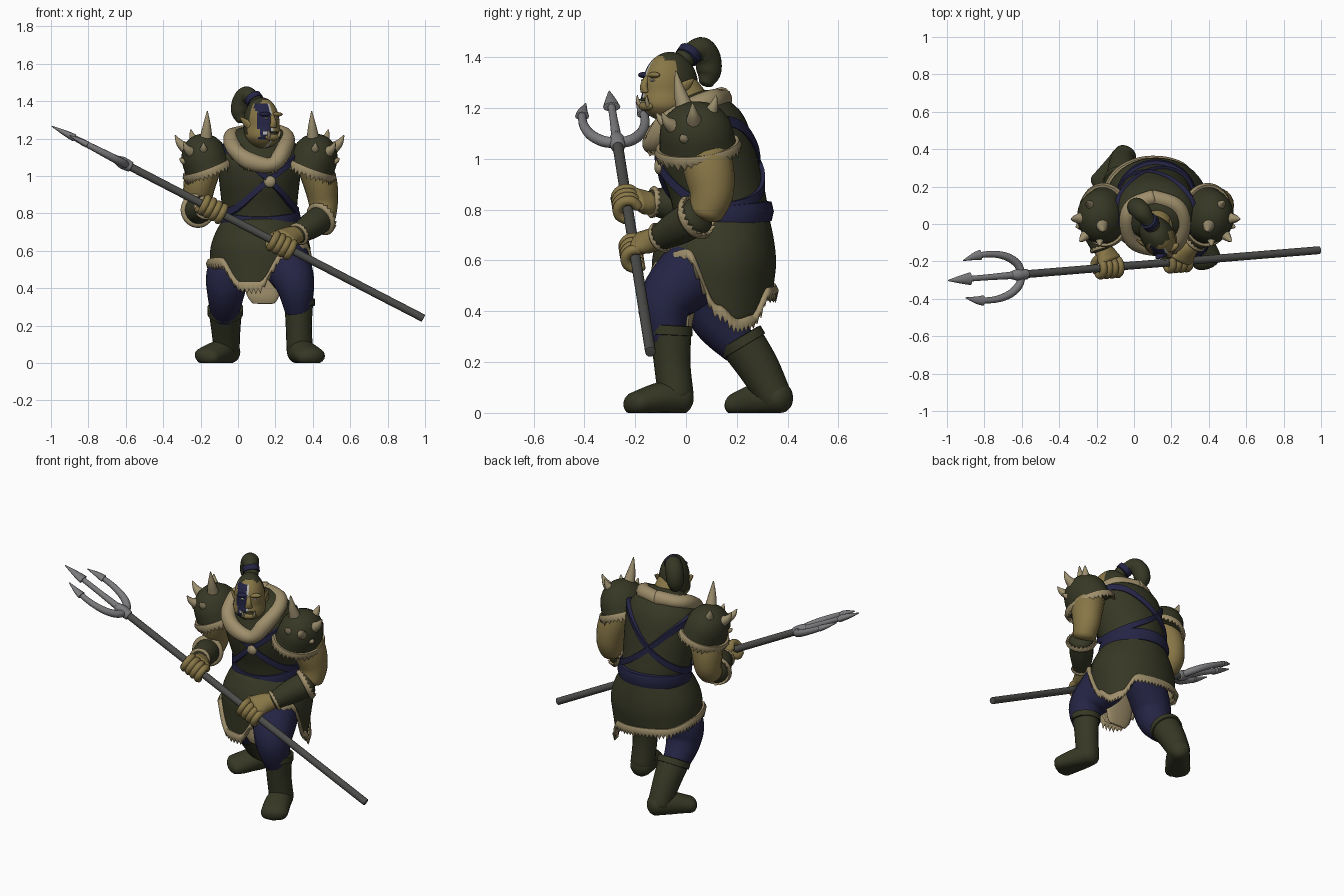
import bpy, bmesh, math, random
from mathutils import Vector, Matrix
from mathutils.bvhtree import BVHTree

if "Cube" in bpy.data.objects:
    bpy.data.objects.remove(bpy.data.objects["Cube"])
random.seed(4)
V, pi = Vector, math.pi

def mat(name, c):
    m = bpy.data.materials.new(name)
    m.diffuse_color = (*c, 1)
    m.use_nodes = True
    m.node_tree.nodes["Principled BSDF"].inputs["Base Color"].default_value = m.diffuse_color
    return m

SKIN = mat("tan_skin", (0.245, 0.182, 0.062))
GREEN = mat("olive_leather", (0.037, 0.039, 0.018))
BLUE = mat("navy_cloth", (0.018, 0.018, 0.06))
FUR = mat("pale_fur", (0.34, 0.27, 0.145))
HORN = mat("horn", (0.34, 0.28, 0.16))
STEEL = mat("steel", (0.2, 0.2, 0.21))
SHAFT = mat("dark_shaft", (0.075, 0.075, 0.07))
WHITE = mat("white_paint", (0.45, 0.45, 0.43))

def make(name, verts, faces, *mats, rule=None, recalc=True, sharp=50):
    me = bpy.data.meshes.new(name)
    me.from_pydata([tuple(v) for v in verts], [], faces)
    for m in mats:
        me.materials.append(m)
    bm = bmesh.new()
    bm.from_mesh(me)
    if recalc:
        bmesh.ops.recalc_face_normals(bm, faces=bm.faces)
    for f in bm.faces:
        f.smooth = True
        if rule:
            f.material_index = rule(f.calc_center_median())
    for e in bm.edges:
        e.smooth = e.calc_face_angle(0) < math.radians(sharp)
    bm.to_mesh(me)
    bm.free()
    o = bpy.data.objects.new(name, me)
    bpy.context.collection.objects.link(o)
    return o

def limb(name, st, m, side=(1, 0, 0), n=20, sub=5, caps=(.5, .5), floor=False):
    """Smooth loft through stations (x, y, z, ra[, rb]) with rounded ends."""
    st = [tuple(s) if len(s) == 5 else tuple(s) + (s[3],) for s in st]
    P = [st[0]] + st + [st[-1]]
    pts = []
    for i in range(1, len(P) - 2):
        for k in range(sub):
            t = k / sub
            pts.append([.5 * (2 * b + (c - a) * t + (2 * a - 5 * b + 4 * c - d) * t * t + (3 * b - a - 3 * c + d) * t ** 3)
                        for a, b, c, d in zip(P[i - 1], P[i], P[i + 1], P[i + 2])])
    pts.append(list(st[-1]))
    rings = []
    for i, p in enumerate(pts):
        t = (V(pts[min(i + 1, len(pts) - 1)][:3]) - V(pts[max(i - 1, 0)][:3])).normalized()
        a = V(side) - t * V(side).dot(t)
        a.normalize()
        rings.append((V(p[:3]), a, t.cross(a), p[3], p[4], t))
    def cap(r, c, sgn):
        return [(r[0] + r[5] * sgn * c * min(r[3], r[4]) * math.sin(q), r[1], r[2], r[3] * math.cos(q), r[4] * math.cos(q), r[5])
                for q in (math.radians(g) for g in (20, 40, 58, 74, 85))]
    if caps[0]:
        rings = cap(rings[0], caps[0], -1)[::-1] + rings
    if caps[1]:
        rings += cap(rings[-1], caps[1], 1)
    vs = [r[0] + r[1] * r[3] * math.cos(2 * pi * j / n) + r[2] * r[4] * math.sin(2 * pi * j / n) for r in rings for j in range(n)]
    if floor:
        vs = [V((v.x, v.y, max(v.z, 0))) for v in vs]
    fs = [(i * n + j, i * n + (j + 1) % n, (i + 1) * n + (j + 1) % n, (i + 1) * n + j) for i in range(len(rings) - 1) for j in range(n)]
    fs += [tuple(range(n)), tuple(range(len(vs) - n, len(vs)))]
    return make(name, vs, fs, m)

def sweep(name, path, outs, up, prof, m, sharp=50):
    """Closed band: profile prof(i) = [(out, up), ...] carried round a path."""
    vs, k, n = [], len(prof(0)), len(path)
    for i, (p, o) in enumerate(zip(path, outs)):
        vs += [p + o * a + V(up) * b for a, b in prof(i)]
    fs = [(i * k + j, i * k + (j + 1) % k, (i + 1) % n * k + (j + 1) % k, (i + 1) % n * k + j) for i in range(n) for j in range(k)]
    return make(name, vs, fs, m, sharp=sharp)

def fur(name, path, outs, up, w, d):
    ln = [d * (.35 if i % 2 else random.uniform(.8, 1.25)) for i in range(len(path))]
    return sweep(name, path, outs, up, lambda i: [(-.5 * w, .6 * d), (.5 * w, .7 * d), (w, .1 * d), (.5 * w, -ln[i]), (-.4 * w, -.3 * d)], FUR, 70)

def ring(c, axis, ra, rb, side, n=48):
    axis = V(axis).normalized()
    a = (V(side) - axis * V(side).dot(axis)).normalized()
    b = axis.cross(a)
    outs = [a * math.cos(2 * pi * i / n) + b * math.sin(2 * pi * i / n) for i in range(n)]
    return [V(c) + a * ra * o.dot(a) + b * rb * o.dot(b) for o in outs], outs

def ball(name, M, pos, size, m, rule=None, shape=None, mats=()):
    nu, nv = 40, 26
    vs = []
    for i in range(nv + 1):
        q = pi * (i + .02) / (nv + .04)
        for j in range(nu):
            u = V((math.sin(q) * math.cos(2 * pi * j / nu) * size[0], math.sin(q) * math.sin(2 * pi * j / nu) * size[1], math.cos(q) * size[2]))
            vs.append((shape(u) if shape else u) + V(pos))
    fs = [(i * nu + j, i * nu + (j + 1) % nu, (i + 1) * nu + (j + 1) % nu, (i + 1) * nu + j) for i in range(nv) for j in range(nu)]
    fs += [tuple(range(nu)), tuple(range(nv * nu, nv * nu + nu))]
    o = make(name, vs, fs, m, *mats, rule=rule)
    o.data.transform(M)
    return o

# torso (vest), leaning forward
torso = limb("vest", [(.12, .13, .62, .2, .18), (.12, .14, .76, .195, .185), (.115, .12, .88, .205, .185), (.115, .08, 1.02, .22, .19),
                      (.115, .06, 1.12, .22, .175), (.115, .03, 1.2, .17, .12)], GREEN, n=40, caps=(.3, .5))
bvh = BVHTree.FromPolygons([v.co for v in torso.data.vertices], [tuple(p.vertices) for p in torso.data.polygons])

def around(zf, n=72):
    path, outs = [], []
    for i in range(n):
        a = 2 * pi * i / n
        o = V((math.cos(a), math.sin(a), 0))
        c = V((.115, .09, zf(a)))
        hit = bvh.ray_cast(c + o * .8, -o)[0]
        path.append(hit or c + o * .1)
        outs.append(o)
    return path, outs

sweep("belt", *around(lambda a: .768 + .025 * math.sin(a)), (0, 0, 1),
      lambda i: [(-.01, .042), (.014, .038), (.023, 0), (.014, -.038), (-.01, -.042)], BLUE)
for k, s in enumerate((1, -1)):
    sweep(f"chest_strap_{k}", *around(lambda a: .98 + s * .17 * math.cos(a - .26)), (0, 0, 1),
          lambda i: [(-.012, .022), (.012, .02), (.012, -.02), (-.012, -.022)], BLUE)
ball("strap_buckle", Matrix.Translation((.17, -.105, .97)), (0, 0, 0), (.032, .02, .032), HORN)

# skirt with an uneven hem and fur edge
HEM = [(-180, .53), (-140, .54), (-112, .41), (-92, .41), (-65, .57), (-28, .62), (-2, .4), (20, .345), (38, .36), (62, .47), (130, .49), (180, .53)]
def hem(deg):
    for (a, za), (b, zb) in zip(HEM, HEM[1:]):
        if a <= deg <= b:
            t = (deg - a) / (b - a)
            return za + (zb - za) * t * t * (3 - 2 * t)
def skirt_pt(deg, z):
    c, s = math.cos(math.radians(deg)), math.sin(math.radians(deg))
    g = math.sin(min(1, max(0, (.78 - z) / .2)) * pi / 2)
    k = 1 - .55 * max(0, .58 - z) * max(0, min(1, c + s))
    return V((.12 + k * (.195 + .075 * g) * c, .135 + k * (.19 + .03 * g + (.05 * g if s < 0 else 0)) * s, z))
N, R = 72, 12
ang = [-180 + 360 * j / N for j in range(N)]
vs = [skirt_pt(a, .78 + (hem(a) - .78) * i / R) for i in range(R + 1) for a in ang]
fs = [(i * N + j, (i + 1) * N + j, (i + 1) * N + (j + 1) % N, i * N + (j + 1) % N) for i in range(R) for j in range(N)]
skirt = make("skirt", vs, fs, GREEN, FUR, recalc=False)
mod = skirt.modifiers.new("thickness", 'SOLIDIFY')
mod.thickness, mod.offset, mod.material_offset = .012, -1, 1
ang = [-180 + 2.5 * j for j in range(144)]
fur("skirt_fur", [skirt_pt(a, hem(a)) for a in ang], [V((math.cos(math.radians(a)), math.sin(math.radians(a)), 0)) for a in ang], (0, 0, 1), .022, .036)
# fur flap hanging between the legs
limb("fur_flap", [(.13, .03, .6, .1, .02), (.13, .02, .45, .1, .022), (.135, .01, .36, .085, .018), (.135, .01, .32, .06, .01)], FUR, caps=(.2, .4))

# legs and boots
limb("front_thigh", [(.21, .11, .64, .13), (.26, .0, .53, .13), (.305, -.085, .42, .105), (.32, -.07, .28, .07)], BLUE)
limb("rear_thigh", [(.03, .12, .62, .13), (-.05, .1, .48, .118), (-.065, .12, .37, .1), (-.07, .21, .26, .075)], BLUE)
limb("front_boot", [(.325, -.06, .33, .077, .083), (.325, -.055, .2, .07, .072), (.33, -.04, .07, .07, .07)], GREEN, caps=(.15, .5), floor=True)
limb("rear_boot", [(-.068, .215, .285, .09, .09), (-.065, .285, .18, .078, .082), (-.06, .35, .06, .068, .068)], GREEN, caps=(.15, .5), floor=True)
limb("front_foot", [(.325, -.02, .06, .065, .065), (.35, -.1, .055, .075, .066), (.39, -.195, .035, .08, .05)], GREEN, caps=(.75, .9), floor=True)
limb("rear_foot", [(-.045, .37, .06, .062, .062), (-.1, .29, .055, .072, .066), (-.165, .21, .035, .077, .05)], GREEN, caps=(.75, .9), floor=True)
for nm, c, ax, r in (("front", (.325, -.06, .325), (0, .05, 1), .08), ("rear", (-.068, .22, .28), (0, -.6, 1), .09)):
    sweep(nm + "_boot_cuff", *ring(c, ax, r, r, (1, 0, 0), 28), V(ax).normalized(), lambda i: [(-.01, .02), (.006, .018), (.006, -.018), (-.01, -.02)], GREEN)

# trident
A, B = V((.99, -.14, .24)), V((-.6, -.27, 1.062))
d = (B - A).normalized()
s_ax = (V((0, 1, 0)) - d * d.y).normalized()
limb("shaft", [(*A, .021), (*B, .021)], SHAFT, side=(0, 1, 0), caps=(.1, .1), n=16)
def at(f, s):
    return tuple(B + d * f + s_ax * s)
limb("trident_socket", [(*at(-.03, 0), .028), (*at(.02, 0), .032), (*at(.06, 0), .022)], STEEL, side=(0, 1, 0), caps=(.2, .2))
limb("centre_prong", [(*at(0, 0), .022), (*at(.2, 0), .016), (*at(.34, 0), .015)], STEEL, side=s_ax)
limb("centre_point", [(*at(.31, 0), .034, .02), (*at(.36, 0), .024, .016), (*at(.445, 0), .003)], STEEL, side=s_ax, caps=(.1, .3), n=12)
for k, s in enumerate((1, -1)):
    limb(f"side_prong_{k}", [(*at(0, 0), .02), (*at(.02, s * .055), .022), (*at(.08, s * .1), .021), (*at(.17, s * .122), .018), (*at(.27, s * .12), .015)], STEEL, side=d.cross(s_ax), n=14)
    limb(f"side_point_{k}", [(*at(.24, s * .122), .028, .018), (*at(.28, s * .117), .02, .014), (*at(.345, s * .1), .003)], STEEL, side=s_ax, caps=(.1, .3), n=12)

# arms, bracers, hands gripping the shaft
limb("left_upper_arm", [(.38, .05, 1.12, .09), (.435, .085, .98, .092, .1), (.455, .1, .87, .08, .088), (.455, .08, .79, .07)], SKIN)
limb("right_upper_arm", [(-.15, .06, 1.12, .09), (-.2, .08, .98, .088, .1), (-.215, .09, .88, .077, .083), (-.215, .06, .82, .068)], SKIN)
def forearm(nm, elbow, wrist, x):
    e, w = V(elbow), V(wrist)
    ax = (w - e).normalized()
    limb(nm + "_bracer", [(*e, .074), (*e.lerp(w, .5), .07), (*w, .052)], GREEN, side=(0, 0, 1))
    p, o = ring(e + ax * .01, ax, .076, .076, (0, 0, 1), 40)
    fur(nm + "_bracer_fur", p, o, ax, .018, .024)
    p, o = ring(w, ax, .052, .052, (0, 0, 1), 32)
    fur(nm + "_wrist_fur", p, o, ax, .012, .014)
    c = A + d * ((x - A.x) / d.x)
    e1 = w - c
    e1 = (e1 - d * e1.dot(d)).normalized()
    e2 = d.cross(e1)
    e2 = e2 if e2.z > 0 else -e2
    def arc(k, g, r):
        g = math.radians(g)
        return tuple(c + d * k + (e1 * math.cos(g) + e2 * math.sin(g)) * r)
    limb(nm + "_palm", [(*w, .045, .04), (*w.lerp(c + e1 * .05 + e2 * .01, .6), .06, .043), (*arc(0, 35, .045), .068, .03)], SKIN, side=d)
    for k in range(4):
        limb(f"{nm}_finger_{k}", [(*arc((k - 1.5) * .034, g, .042), .02) for g in (25, 75, 125, 175, 220, 265)], SKIN, side=d, n=10, sub=3)
    limb(nm + "_thumb", [(*arc(.05, 0, .06), .022), (*arc(.066, -50, .045), .021), (*arc(.062, -120, .04), .016)], SKIN, side=d, n=10)
forearm("left", (.45, .045, .775), (.325, -.1, .69), .235)
forearm("right", (-.22, .02, .815), (-.175, -.13, .83), -.135)

# shoulder pads with fur rims and horns
SPIKES = [(-.45, -.3, 1, .1, .036), (.65, 0, .75, .07, .034), (.5, -.65, .6, .065, .032), (-.1, -.85, .5, .045, .026),
          (.95, -.35, .3, .035, .024), (.15, .5, .8, .05, .028)]
for nm, s in (("left", 1), ("right", -1)):
    c = V((.115 + s * .28, .045, 1.06))
    Z = V((s * .38, -.12, 1)).normalized()
    X = V((0, 1, 0)).cross(Z).normalized() * s
    Y = V((0, 1, 0)) - Z * Z.y
    limb(nm + "_shoulder_pad", [(*(c - Z * .03), .155, .128), (*(c + Z * .04), .146, .124)], GREEN, side=(0, 1, 0), caps=(0, 1.05), n=32)
    p, o = ring(c - Z * .025, Z, .155, .13, (0, 1, 0), 72)
    fur(nm + "_pad_fur", p, o, Z, .018, .032)
    for k, (x, y, z, ln, r) in enumerate(SPIKES):
        u = V((x, y, z)).normalized()
        q = c + Z * .03 + X * u.x * .11 + Y * u.y * .13 + Z * u.z * .12
        v = X * u.x + Y * u.y + Z * u.z
        tip = q + v * ln + V((0, 0, ln * .55))
        limb(f"{nm}_horn_{k}", [(*q, r), (*(q + v * ln * .6 + V((0, 0, ln * .15))), r * .62), (*tip, .003)], HORN, side=V((.3, .9, .1)).cross(v), n=10, sub=4, caps=(0, .3))

# fur collar and neck
limb("neck", [(.12, .05, 1.14, .1), (.125, -.02, 1.27, .075)], SKIN)
loop = [(.1, .14, 1.235), (.22, .1, 1.225), (.26, .02, 1.2), (.24, -.08, 1.13), (.18, -.125, 1.06),
        (.06, -.12, 1.08), (-.015, -.075, 1.14), (-.035, .03, 1.2), (.0, .1, 1.225), (.1, .14, 1.235)]
limb("fur_collar", [(*p, .04 + .008 * (i % 2), .044) for i, p in enumerate(loop)], FUR, side=(.02, .03, 1), n=14, sub=6)
p = [V(loop[i]).lerp(V(loop[i + 1]), t / 8) - V((0, 0, .012)) for i in range(9) for t in range(8)]
fur("collar_fringe", p, [V((q.x - .11, q.y - .02, 0)).normalized() for q in p], (0, 0, 1), .04, .045)

# head turned to its left, with hair cap and war paint
H = Matrix.Translation((.125, -.062, 1.285)) @ Matrix.Rotation(math.radians(32), 4, 'Z')
def skull(u):
    f = max(0, min(1, (-u.z - .02) / .06))
    return V((u.x * (1 + .25 * f), u.y * (1 + .08 * f) - .02 * f, u.z))
def head_rule(c):
    if (c.y > -.01 and c.z > -.06) or (c.z > .1 and c.y > -.05):
        return 1
    if c.y < -.03 and (-.014 < c.x < 0 and c.z < .1 or -.05 < c.x < -.014 and -.065 < c.z < -.045):
        return 3
    return 2 if -.068 < c.x < -.008 and c.y < -.03 and -.09 < c.z < .1 else 0
ball("head", H, (0, 0, 0), (.088, .117, .136), SKIN, head_rule, skull, (GREEN, BLUE, WHITE))
limb("nose", [(0, -.108, .035, .012, .01), (0, -.122, .005, .016, .014), (0, -.12, -.02, .022, .013)], SKIN, n=12).data.transform(H)
ball("lower_lip", H, (0, -.113, -.078), (.045, .02, .018), SKIN)
ball("mouth", H, (0, -.122, -.052), (.034, .008, .006), GREEN)
for s in (1, -1):
    k = "left" if s > 0 else "right"
    ball(k + "_brow", H, (s * .036, -.098, .045), (.036, .018, .012), SKIN if s > 0 else BLUE)
    ball(k + "_eye", H, (s * .034, -.104, .024), (.013, .008, .005), WHITE)
    ear = limb(k + "_ear", [(s * .078, -.01, -.02, .012, .026), (s * .095, .015, .005, .009, .02), (s * .108, .04, .028, .003, .005)], SKIN, n=12)
    tusk = limb(k + "_tusk", [(s * .03, -.122, -.075, .009), (s * .034, -.131, -.055, .007), (s * .036, -.13, -.035, .002)], HORN, n=8)
    for o in (ear, tusk):
        o.data.transform(H)
limb("ponytail", [(.1, -.01, 1.39, .042), (.075, .02, 1.42, .038), (.045, .06, 1.43, .05), (.02, .085, 1.395, .052), (.012, .09, 1.34, .048), (.02, .08, 1.3, .03)], GREEN, side=(.8, .6, 0))
p, o = ring((.085, .01, 1.41), (-.5, .5, .7), .04, .04, (0, 0, 1), 24)
sweep("hair_tie", p, o, V((-.5, .5, .7)).normalized(), lambda i: [(-.01, .022), (.008, .016), (.008, -.016), (-.01, -.022)], BLUE)
